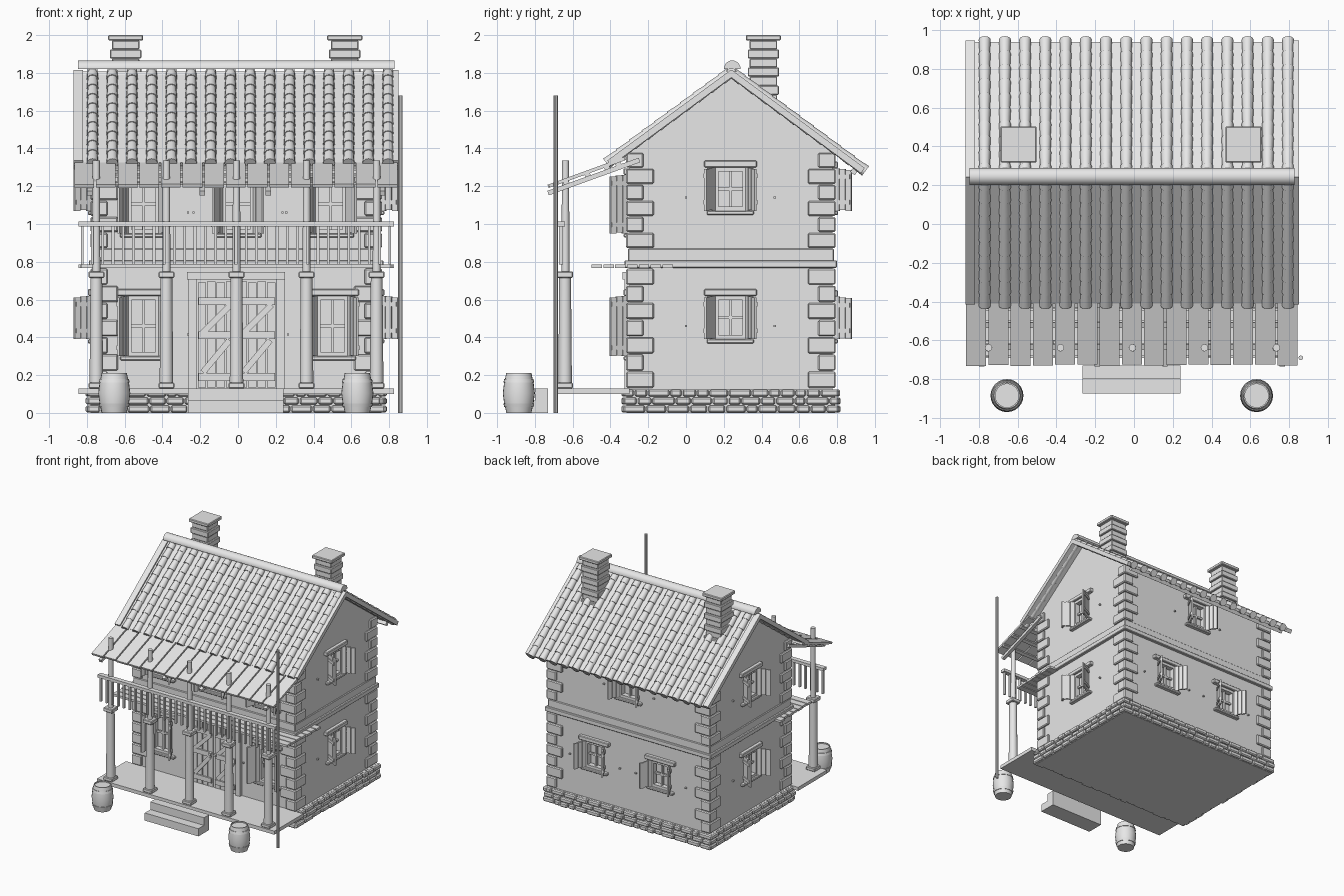
import bpy, bmesh, math, random
from mathutils import Matrix, Vector

random.seed(4)
cube = bpy.data.objects.get("Cube")
if cube:
    bpy.data.objects.remove(cube, do_unlink=True)

mat = bpy.data.materials.new("pale_grey")
mat.use_nodes = True
mat.diffuse_color = (0.8, 0.8, 0.8, 1)
mat.node_tree.nodes["Principled BSDF"].inputs["Base Color"].default_value = (0.8, 0.8, 0.8, 1)

CX = -0.01                      # middle of the house in x
HX = 0.755                      # half width of the walls
Y0, Y1 = -0.30, 0.775           # front and back walls
RIDGE = 0.24


def box(bm, x0, x1, y0, y1, z0, z1, m=Matrix()):
    size = Matrix.Diagonal((x1 - x0, y1 - y0, z1 - z0, 1))
    mid = Matrix.Translation(((x0 + x1) / 2, (y0 + y1) / 2, (z0 + z1) / 2))
    bmesh.ops.create_cube(bm, size=1, matrix=m @ mid @ size)


def lathe(bm, x, y, profile, sides=20):
    rings = []
    for r, z in profile:
        rings.append([bm.verts.new((x + r * math.cos(a), y + r * math.sin(a), z))
                      for a in (math.tau * i / sides for i in range(sides))])
    for a, b in zip(rings, rings[1:]):
        for i in range(sides):
            j = (i + 1) % sides
            bm.faces.new((a[i], a[j], b[j], b[i]))
    bm.faces.new(rings[0])
    bm.faces.new(rings[-1])


def finish(name, bm, bevel=0, smooth=False):
    bmesh.ops.recalc_face_normals(bm, faces=bm.faces)
    me = bpy.data.meshes.new(name)
    bm.to_mesh(me)
    bm.free()
    me.materials.append(mat)
    if smooth:
        me.shade_smooth()
        me.set_sharp_from_angle(angle=math.radians(35))
    ob = bpy.data.objects.new(name, me)
    bpy.context.collection.objects.link(ob)
    if bevel:
        mod = ob.modifiers.new("worn_edges", 'BEVEL')
        mod.width = bevel
        mod.segments = 1
    return ob


def slope(start, end):
    """Matrix whose local y runs down a roof slope and local z points out of it."""
    d = (Vector(end) - Vector(start)).normalized()
    n = Vector((-d.y, d.x)) if d.x > 0 else Vector((d.y, -d.x))
    m = Matrix(((1, 0, 0, 0), (0, d.x, n.x, start[0]), (0, d.y, n.y, start[1]), (0, 0, 0, 1)))
    return m, (Vector(end) - Vector(start)).length


# Walls with gables
bm = bmesh.new()
outline = [(Y0, 0.1), (Y1, 0.1), (Y1, 1.383), (RIDGE, 1.778), (Y0, 1.382)]
gable = bm.faces.new([bm.verts.new((CX - HX, y, z)) for y, z in outline])
side = bmesh.ops.extrude_face_region(bm, geom=[gable])
bmesh.ops.translate(bm, vec=(2 * HX, 0, 0), verts=[v for v in side["geom"] if isinstance(v, bmesh.types.BMVert)])
walls = finish("walls", bm)

# Windows: position along the wall, lower and upper edge, for each wall
def wall_matrix(x, y, degrees):
    return Matrix.Translation((x, y, 0)) @ Matrix.Rotation(math.radians(degrees), 4, 'Z')

windows = []
for x in (-0.5, 0.5):
    windows.append((wall_matrix(x, Y0, 0), 0.30, 0.62))
for x in (-0.5, 0, 0.49):
    windows.append((wall_matrix(x, Y0, 0), 0.95, 1.26))
for x, z in ((0.31, 0.39), (-0.31, 0.39), (CX, 1.07)):
    windows.append((wall_matrix(x, Y1, 180), z, z + 0.225))
for sign in (-1, 1):
    for z in (0.39, 1.07):
        windows.append((wall_matrix(CX + sign * HX, 0.235, 90 * sign), z, z + 0.23))

cut, frames, shutters, ledges = (bmesh.new() for i in range(4))
for m, z0, z1 in windows:
    zm = (z0 + z1) / 2
    box(cut, -0.085, 0.085, -0.05, 0.04, z0, z1, m)
    for x in (-0.075, 0.075):
        box(frames, x - 0.011, x + 0.011, -0.012, 0.03, z0, z1, m)
    for z in (z0 + 0.011, z1 - 0.011):
        box(frames, -0.085, 0.085, -0.012, 0.03, z - 0.011, z + 0.011, m)
    box(frames, -0.008, 0.008, 0.005, 0.025, z0, z1, m)
    box(frames, -0.08, 0.08, 0.007, 0.023, zm - 0.008, zm + 0.008, m)
    box(ledges, -0.14, 0.14, -0.03, 0.01, z1, z1 + 0.035, m)
    box(ledges, -0.125, 0.125, -0.03, 0.01, z0 - 0.022, z0, m)
    for s in (-1, 1):
        leaf = m @ Matrix.Diagonal((s, 1, 1, 1)) @ Matrix.Translation((0.085, -0.008, 0)) \
            @ Matrix.Rotation(math.radians(-63), 4, 'Z')
        for i in range(3):
            box(shutters, i * 0.036, i * 0.036 + 0.033, -0.007, 0.007, z0 + 0.005 * (i % 2), z1 - 0.004 * i, leaf)
        for z in (z0 + 0.045, z1 - 0.045):
            box(shutters, 0.004, 0.1, 0.006, 0.014, z - 0.012, z + 0.012, leaf)
        box(frames, s * 0.235 - 0.006, s * 0.235 + 0.006, -0.015, 0.01, zm - 0.05, zm - 0.04, m)
cutter = finish("window_cutter", cut)
cutter.hide_render = True
mod = walls.modifiers.new("openings", 'BOOLEAN')
mod.operation = 'DIFFERENCE'
mod.object = cutter
bpy.context.view_layer.objects.active = walls
bpy.ops.object.modifier_apply(modifier=mod.name)
bpy.data.objects.remove(cutter, do_unlink=True)
finish("window_frames", frames)
finish("window_shutters", shutters)
finish("window_ledges", ledges, 0.005)

# Bands between the storeys
bm = bmesh.new()
for z0, z1, out in ((0.768, 0.808, 0.025), (0.80, 0.87, 0.008)):
    box(bm, CX - HX - out, CX + HX + out, Y0 - out, Y1 + out, z0, z1)
finish("storey_band", bm, 0.005)

# Corner stones, long and short in turn
bm = bmesh.new()
for z_start, count, h in ((0.13, 7, 0.091), (0.87, 6, 0.085)):
    for i in range(count):
        lx, ly = (0.13, 0.075) if i % 2 else (0.075, 0.13)
        z = z_start + i * h
        for sx in (-1, 1):
            for yc, sy in ((Y0, -1), (Y1, 1)):
                xs = sorted((CX + sx * (HX + 0.017), CX + sx * (HX - lx)))
                ys = sorted((yc + sy * 0.017, yc - sy * ly))
                box(bm, *xs, *ys, z + 0.003, z + h - 0.003)
finish("corner_stones", bm, 0.007)

# Rubble foundation
bm = bmesh.new()
box(bm, CX - HX - 0.015, CX + HX + 0.015, Y0 - 0.015, Y1 + 0.015, 0, 0.125)
finish("foundation_core", bm)
bm = bmesh.new()
for x, y, angle, half in ((CX, Y0, 0, HX), (CX, Y1, 180, HX),
                          (CX - HX, (Y0 + Y1) / 2, -90, (Y1 - Y0) / 2),
                          (CX + HX, (Y0 + Y1) / 2, 90, (Y1 - Y0) / 2)):
    m = wall_matrix(x, y, angle)
    for row in range(3):
        a, end = -half - 0.035, half + 0.035
        while a < end - 0.02:
            b = min(a + random.uniform(0.055, 0.125), end)
            z = row * 0.042
            box(bm, a + 0.003, b - 0.003, -random.uniform(0.03, 0.043), 0, z + 0.002, z + 0.04, m)
            a = b
finish("foundation_stones", bm, 0.008)

# Porch floor and steps
bm = bmesh.new()
box(bm, -0.845, 0.825, -0.69, Y0, 0.1, 0.13)
finish("porch_floor", bm)
bm = bmesh.new()
box(bm, -0.265, 0.24, -0.875, -0.73, 0, 0.065)
box(bm, -0.265, 0.24, -0.80, -0.73, 0.065, 0.13)
finish("porch_steps", bm)

# Double door with braces
bm = bmesh.new()
for x in (-0.24, 0.225):
    box(bm, x - 0.022, x + 0.022, Y0 - 0.025, Y0, 0.13, 0.705)
box(bm, -0.27, 0.25, Y0 - 0.035, Y0, 0.705, 0.745)
for x0, s in ((-0.215, 1), (0.2, -1)):
    leaf = Matrix.Translation((x0, Y0, 0)) @ Matrix.Diagonal((s, 1, 1, 1))
    for i in range(4):
        box(bm, i * 0.05 + 0.002, i * 0.05 + 0.046, -0.012, 0, 0.135, 0.69 + 0.005 * (i % 2), leaf)
    for z in (0.19, 0.41, 0.59):
        box(bm, 0.005, 0.19, -0.024, -0.01, z - 0.02, z + 0.02, leaf)
    for za, zb in ((0.21, 0.39), (0.42, 0.57)):
        tilt = math.atan2(zb - za, 0.15)
        brace = Matrix.Translation((-0.007 + (x0 + s * 0.1) + 0.007, Y0, (za + zb) / 2)) \
            @ Matrix.Rotation(-tilt, 4, 'Y')
        box(bm, -0.11, 0.11, -0.022, -0.01, -0.016, 0.016, brace)
    box(bm, 0.175, 0.195, -0.04, -0.02, 0.41, 0.43, leaf)
finish("front_doors", bm)

# Porch columns and balcony posts
POSTS = [-0.75 + 0.371 * i for i in range(5)]
cols, blocks, posts = bmesh.new(), bmesh.new(), bmesh.new()
for x in POSTS:
    lathe(cols, x, -0.64, [(0.036, 0.155), (0.031, 0.72)])
    for z0, z1, w in ((0.13, 0.16, 0.042), (0.715, 0.748, 0.042)):
        box(blocks, x - w, x + w, -0.64 - w, -0.64 + w, z0, z1)
    lathe(posts, x, -0.638, [(0.021, 0.748), (0.019, 1.335)], 12)
finish("porch_columns", cols, smooth=True)
finish("column_blocks", blocks, 0.005)
finish("balcony_posts", posts, smooth=True)

# Balcony planks and railing
bm = bmesh.new()
for i in range(7):
    y = -0.5 + i * 0.0625
    box(bm, -0.845 + random.uniform(0, 0.02), 0.83 - random.uniform(0, 0.02), y, y + 0.055, 0.766, 0.785)
finish("balcony_planks", bm)
bm = bmesh.new()
box(bm, -0.845, 0.825, -0.68, -0.64, 0.987, 1.012)
for i in range(31):
    x = -0.825 + i * 0.0543
    box(bm, x - 0.007, x + 0.007, -0.672, -0.652, 0.785, 0.99)
finish("balcony_railing", bm)

# Main roof: boarding and barrel tiles on both slopes
boards, tiles = bmesh.new(), bmesh.new()
for eave in ((-0.435, 1.345), (0.965, 1.305)):
    m, length = slope((RIDGE, 1.84), eave)
    box(boards, -0.87, 0.85, 0.015, length - 0.01, -0.052, -0.03, m)
    for x in (-0.845, 0.825):
        box(boards, x - 0.025, x + 0.025, 0.015, length - 0.01, -0.03, -0.018, m)
    box(boards, -0.80, 0.78, length - 0.06, length - 0.03, -0.08, -0.05, m)
    rows = 10
    step = length / rows
    for i in range(16):
        x = -0.77 + 0.1043 * i
        for r in range(rows):
            place = m @ Matrix.Translation((x, (r + 0.5) * step, -0.028)) @ Matrix.Rotation(-math.pi / 2, 4, 'X')
            bmesh.ops.create_cone(tiles, cap_ends=True, segments=12, radius1=0.026, radius2=0.031,
                                  depth=step * 1.06, matrix=place)
finish("roof_boards", boards)
finish("roof_tiles", tiles, smooth=True)
bm = bmesh.new()
bmesh.ops.create_cone(bm, cap_ends=True, segments=20, radius1=0.044, radius2=0.044, depth=1.675,
                      matrix=Matrix.Translation((CX, 0.245, 1.822)) @ Matrix.Rotation(math.pi / 2, 4, 'Y'))
bmesh.ops.bisect_plane(bm, geom=bm.verts[:] + bm.edges[:] + bm.faces[:], plane_co=(0, 0, 1.82),
                       plane_no=(0, 0, -1), clear_outer=True)
finish("ridge_cap", bm, smooth=True)

# Plank roof over the porch
bm = bmesh.new()
m, length = slope((-0.28, 1.372), (-0.735, 1.207))
for i in range(15):
    x = -0.87 + i * 0.1147
    box(bm, x + 0.004, x + 0.108, random.uniform(0, 0.06), length - random.uniform(0, 0.012), -0.018, 0, m)
for d in (0.14, 0.25, 0.37):
    box(bm, -0.86, 0.84, d, d + 0.03, -0.032, -0.018, m)
for x in (-0.785, -0.19, 0.16, 0.765):
    box(bm, x - 0.014, x + 0.014, -0.02, length + 0.01, -0.055, -0.03, m)
finish("porch_roof", bm)

# Chimneys in stacked courses
bm = bmesh.new()
for x in (-0.595, 0.565):
    box(bm, x - 0.093, x + 0.093, 0.317, 0.503, 1.972, 2.0)
    for i in range(8):
        w = 0.083 if i % 2 else 0.073
        z = 1.972 - i * 0.048
        box(bm, x - w, x + w, 0.41 - w, 0.41 + w, z - 0.048, z)
finish("chimneys", bm, 0.005)

# Barrels with raised hoops
bm = bmesh.new()
body = [(0.066, 0), (0.073, 0.03), (0.077, 0.03), (0.082, 0.05), (0.078, 0.05), (0.085, 0.105),
        (0.078, 0.16), (0.082, 0.16), (0.077, 0.18), (0.073, 0.18), (0.067, 0.21), (0.06, 0.21), (0.06, 0.2)]
for x in (-0.655, 0.632):
    lathe(bm, x, -0.885, body, 24)
finish("barrels", bm, smooth=True)

# Tall pole at the corner
bm = bmesh.new()
lathe(bm, 0.86, -0.69, [(0.012, 0), (0.012, 1.68)], 10)
finish("corner_pole", bm, smooth=True)
